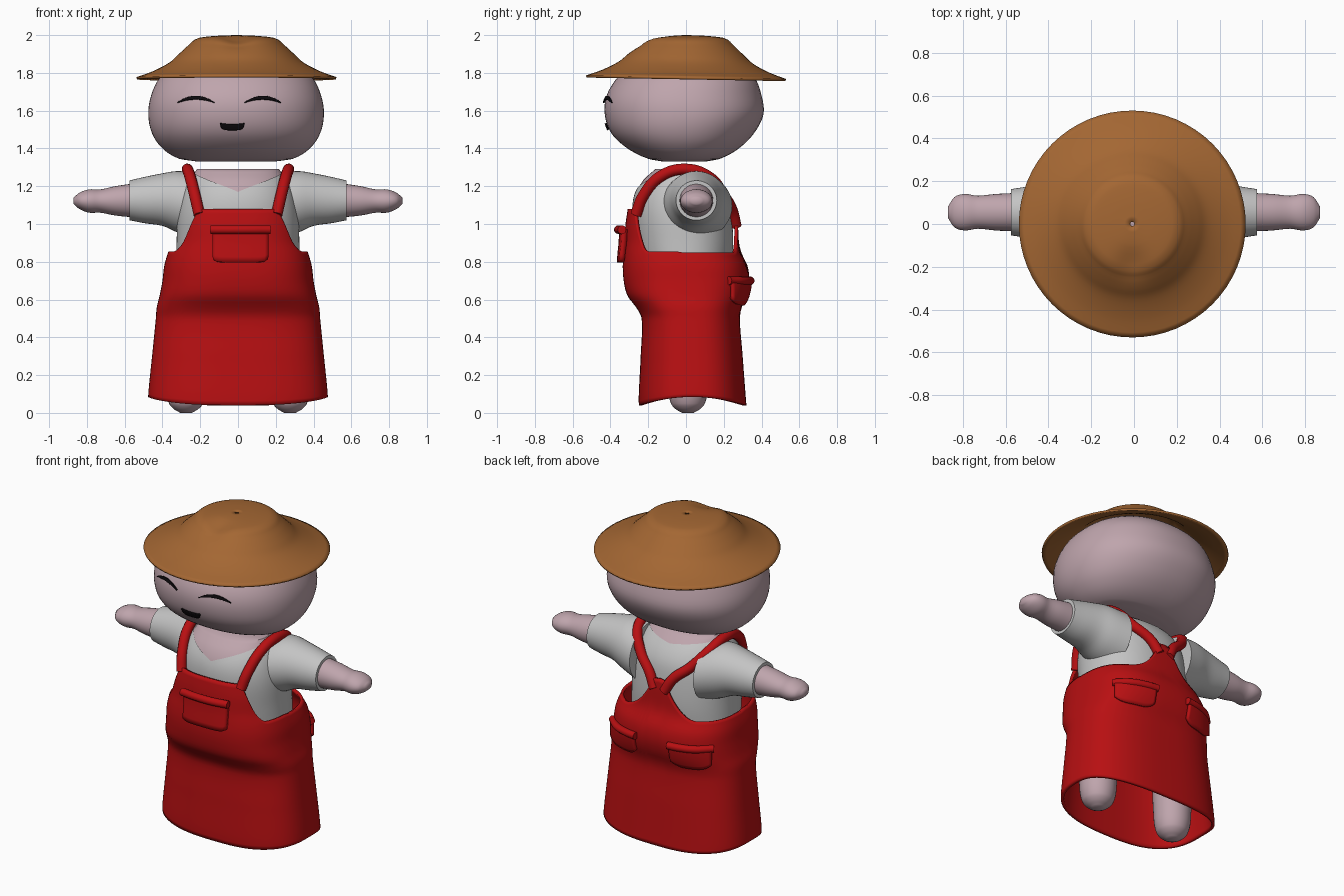
import bpy, bmesh, math
from mathutils import Vector

cube = bpy.data.objects.get("Cube")
if cube:
    bpy.data.objects.remove(cube, do_unlink=True)


def material(name, rgb):
    m = bpy.data.materials.new(name)
    m.use_nodes = True
    m.diffuse_color = (*rgb, 1)
    m.node_tree.nodes["Principled BSDF"].inputs["Base Color"].default_value = (*rgb, 1)
    return m


SKIN = material("dusty pink skin", (0.52, 0.375, 0.415))
SHIRT = material("light grey cloth", (0.55, 0.55, 0.55))
RED = material("red cloth", (0.48, 0.005, 0.006))
STRAW = material("brown straw", (0.37, 0.135, 0.033))
BLACK = material("black", (0.004, 0.003, 0.004))


def activate(ob):
    bpy.ops.object.select_all(action="DESELECT")
    ob.select_set(True)
    bpy.context.view_layer.objects.active = ob


def smooth(ob):
    activate(ob)
    bpy.ops.object.shade_smooth_by_angle(angle=math.radians(50))


def finish(bm, name, mat, thick=0, offset=-1):
    me = bpy.data.meshes.new(name)
    bm.to_mesh(me)
    bm.free()
    me.materials.append(mat)
    ob = bpy.data.objects.new(name, me)
    bpy.context.collection.objects.link(ob)
    smooth(ob)
    if thick:
        mod = ob.modifiers.new("thickness", "SOLIDIFY")
        mod.thickness, mod.offset = thick, offset


def at(prof, h):
    """Smoothly interpolate a profile of (height, half width, front, back)."""
    h = min(max(h, prof[0][0]), prof[-1][0])
    i = max(k for k in range(len(prof) - 1) if prof[k][0] <= h)
    a, b = prof[i], prof[i + 1]
    p, q = prof[max(i - 1, 0)], prof[min(i + 2, len(prof) - 1)]
    d = b[0] - a[0]
    t = (h - a[0]) / d
    out = []
    for k in (1, 2, 3):
        ma = (b[k] - p[k]) / (b[0] - p[0]) * d
        mb = (q[k] - a[k]) / (q[0] - a[0]) * d
        out.append((2*t**3 - 3*t*t + 1)*a[k] + (t**3 - 2*t*t + t)*ma
                   + (3*t*t - 2*t**3)*b[k] + (t**3 - t*t)*mb)
    return out


def loft(name, prof, mat, n=2.0, segs=64, lo=None, hi=None, cap=True,
         place=lambda a, b, h: (a, b, h), thick=0):
    """Superellipse loft; lo and hi may vary the end heights around the ring."""
    bm = bmesh.new()
    knots = [a[0] + (b[0] - a[0])*k/4 for a, b in zip(prof, prof[1:]) for k in range(4)]
    knots.append(prof[-1][0])
    grid = []
    for r, knot in enumerate(knots):
        ring = []
        for s in range(segs):
            ang = 2*math.pi*s/segs
            u = math.copysign(abs(math.cos(ang))**(2/n), math.cos(ang))
            v = math.copysign(abs(math.sin(ang))**(2/n), math.sin(ang))
            h = knot
            if hi:
                h = lo(u, v) + (hi(u, v) - lo(u, v))*r/(len(knots) - 1)
            w, f, b = at(prof, h)
            ring.append(bm.verts.new(place(u*w, (f + b)/2 + v*(b - f)/2, h)))
        grid.append(ring)
    for a, b in zip(grid, grid[1:]):
        for s in range(segs):
            e = (s + 1) % segs
            bm.faces.new((a[s], a[e], b[e], b[s]))
    if cap:
        bm.faces.new(grid[0])
        bm.faces.new(grid[-1])
        bmesh.ops.recalc_face_normals(bm, faces=bm.faces)
    finish(bm, name, mat, thick)


def skin_y(prof, x, z, side, n):
    w, f, b = at(prof, z)
    return (f + b)/2 + side*(b - f)/2*max(0, 1 - abs(x/w)**n)**(1/n)


def patch(name, prof, n, side, x0, x1, low, high, mat, thick, cols=16, rows=6):
    """Plate hugging a loft; low and high are functions of t in -1..1."""
    bm = bmesh.new()
    grid = []
    for i in range(cols + 1):
        t = 2*i/cols - 1
        x = x0 + (x1 - x0)*i/cols
        col = []
        for j in range(rows + 1):
            z = low(t) + (high(t) - low(t))*j/rows
            col.append(bm.verts.new((x, skin_y(prof, x, z, side, n) + side*0.002, z)))
        grid.append(col)
    for i in range(cols):
        for j in range(rows):
            q = [grid[i][j], grid[i+1][j], grid[i+1][j+1], grid[i][j+1]]
            bm.faces.new(q if side < 0 else q[::-1])
    finish(bm, name, mat, thick, 1)


def tube(name, pts, radius, mat):
    cu = bpy.data.curves.new(name, "CURVE")
    cu.dimensions = "3D"
    cu.bevel_depth, cu.bevel_resolution, cu.use_fill_caps = radius, 4, True
    sp = cu.splines.new("BEZIER")
    sp.bezier_points.add(len(pts) - 1)
    for bp, p in zip(sp.bezier_points, pts):
        bp.co = Vector(p)
        bp.handle_left_type = bp.handle_right_type = "AUTO"
    cu.materials.append(mat)
    ob = bpy.data.objects.new(name, cu)
    bpy.context.collection.objects.link(ob)
    activate(ob)
    bpy.ops.object.convert(target="MESH")
    smooth(bpy.context.object)


def ease(t):
    t = min(max(t, 0), 1)
    return t*t*(3 - 2*t)


# Head and painted face
head = [(1.33, .20, -.12, .10), (1.345, .30, -.20, .18), (1.4, .39, -.31, .28),
        (1.48, .445, -.395, .36), (1.58, .465, -.43, .41), (1.68, .45, -.42, .40),
        (1.78, .40, -.36, .36), (1.86, .30, -.27, .27), (1.92, .15, -.13, .13)]
loft("head", head, SKIN, n=2.2, place=lambda a, b, h: (a - .01, b, h))
for label, x in (("right_eye", -.22), ("left_eye", .13)):
    patch(label, head, 2.2, -1, x - .095, x + .095,
          lambda t: 1.64 + .018*(1 - t*t), lambda t: 1.644 + .032*(1 - t*t), BLACK, .009)
patch("mouth", head, 2.2, -1, -.095, .035,
      lambda t: 1.53 - .03*(1 - t**4)**.5, lambda t: 1.535 - .006*(1 - t*t), BLACK, .009)

# Straw hat with a slight backward tilt and a dented front crown
hat = [(z, r, -r, r) for z, r in ((1.777, .53), (1.81, .44), (1.855, .355), (1.9, .305),
                                 (1.95, .25), (1.985, .2), (1.996, .11), (2.0, .01))]


def hat_shape(a, b, h):
    dent = .025*math.exp(-(a*a + (b + .2)**2)/.006)
    return (a - .008, b, h - .018*b*ease((2 - h)/.1) - dent)


loft("straw_hat", hat, STRAW, cap=False, place=hat_shape, thick=.012)

# Shirt torso with a dipping collar, skin below it
torso = [(.75, .33, -.24, .24), (.9, .325, -.27, .25), (1.05, .32, -.285, .24),
         (1.15, .30, -.275, .22), (1.23, .265, -.235, .17), (1.29, .225, -.17, .10)]
loft("shirt", torso, SHIRT, n=2.2, segs=96, cap=False, lo=lambda u, v: .75,
     hi=lambda u, v: (1.17 + .10*abs(u)**.9) if v < 0 else 1.24 + .03*abs(u))
loft("neck", [(z, w - .007, f + .007, b - .007) for z, w, f, b in torso], SKIN, n=2.2)

# Sleeves, arms and legs
sleeve = [(.22, .19, .92, 1.27), (.32, .165, .955, 1.28), (.4, .14, .99, 1.268),
          (.5, .12, 1.005, 1.248), (.575, .108, 1.02, 1.23)]
arm = [(.55, .09, 1.035, 1.215), (.65, .085, 1.045, 1.2), (.73, .077, 1.06, 1.183),
       (.79, .085, 1.06, 1.183), (.84, .07, 1.08, 1.165), (.87, .025, 1.105, 1.14)]
leg = [(z, r, -r, r) for z, r in ((0, .03), (.02, .065), (.05, .09), (.12, .105), (.5, .12))]
for side, s in (("left", 1), ("right", -1)):
    limb = lambda a, b, h: (s*h, a + .055, b)
    loft(side + "_sleeve", sleeve, SHIRT, segs=40, place=limb)
    loft(side + "_arm", arm, SKIN, segs=32, place=limb)
    loft(side + "_leg", leg, SKIN, segs=32, place=lambda a, b, h: (a + s*.275, b + .01, h))

# Overall dress: arched hem, bulging waist, front bib and tapering back
dress = [(.04, .475, -.25, .32), (.1, .475, -.25, .315), (.3, .455, -.24, .30),
         (.5, .435, -.235, .285), (.56, .43, -.265, .295), (.62, .415, -.31, .32),
         (.7, .40, -.33, .335), (.78, .39, -.335, .325), (.85, .37, -.33, .29),
         (.9, .35, -.325, .28), (1.0, .335, -.32, .275), (1.1, .315, -.305, .265)]


def dress_top(u, v):
    if v < 0:
        return 1.08 - .225*ease((abs(u) - .62)/.3)
    return .85 + .21*(1 - min(max((abs(u) - .1)/.6, 0), 1))**2.2


loft("overall_dress", dress, RED, n=2.7, segs=128, cap=False, thick=.018,
     lo=lambda u, v: .04 + .045*(1 - v*v), hi=dress_top)

# Shoulder straps meeting at the middle of the back
for side, s in (("left", 1), ("right", -1)):
    path = [(.205, -.265, 1.05), (.228, -.225, 1.15), (.255, -.13, 1.255), (.268, 0, 1.29),
            (.25, .12, 1.25), (.17, .2, 1.15), (.08, .245, 1.07), (.035, .265, .99)]
    tube(side + "_strap", [(s*x, y, z) for x, y, z in path], .03, RED)

# Front pocket with a rolled edge
patch("front_pocket", dress, 2.7, -1, -.13, .155, lambda t: .795 + .015*t**8,
      lambda t: .97, RED, .03)
tube("front_pocket_roll", [(x, skin_y(dress, x, .97, -1, 2.7) - .035, .97)
                           for x in (-.145, -.05, .07, .17)], .023, RED)

# Back pockets
for side, s in (("left", 1), ("right", -1)):
    x0, x1 = sorted((s*.12, s*.34))
    patch(side + "_back_pocket", dress, 2.7, 1, x0, x1, lambda t: .575 + .03*t**4,
          lambda t: .7, RED, .018)
    tube(side + "_back_pocket_roll",
         [(s*x, skin_y(dress, x, .7, 1, 2.7) + .01, .7) for x in (.11, .19, .27, .35)],
         .022, RED)
